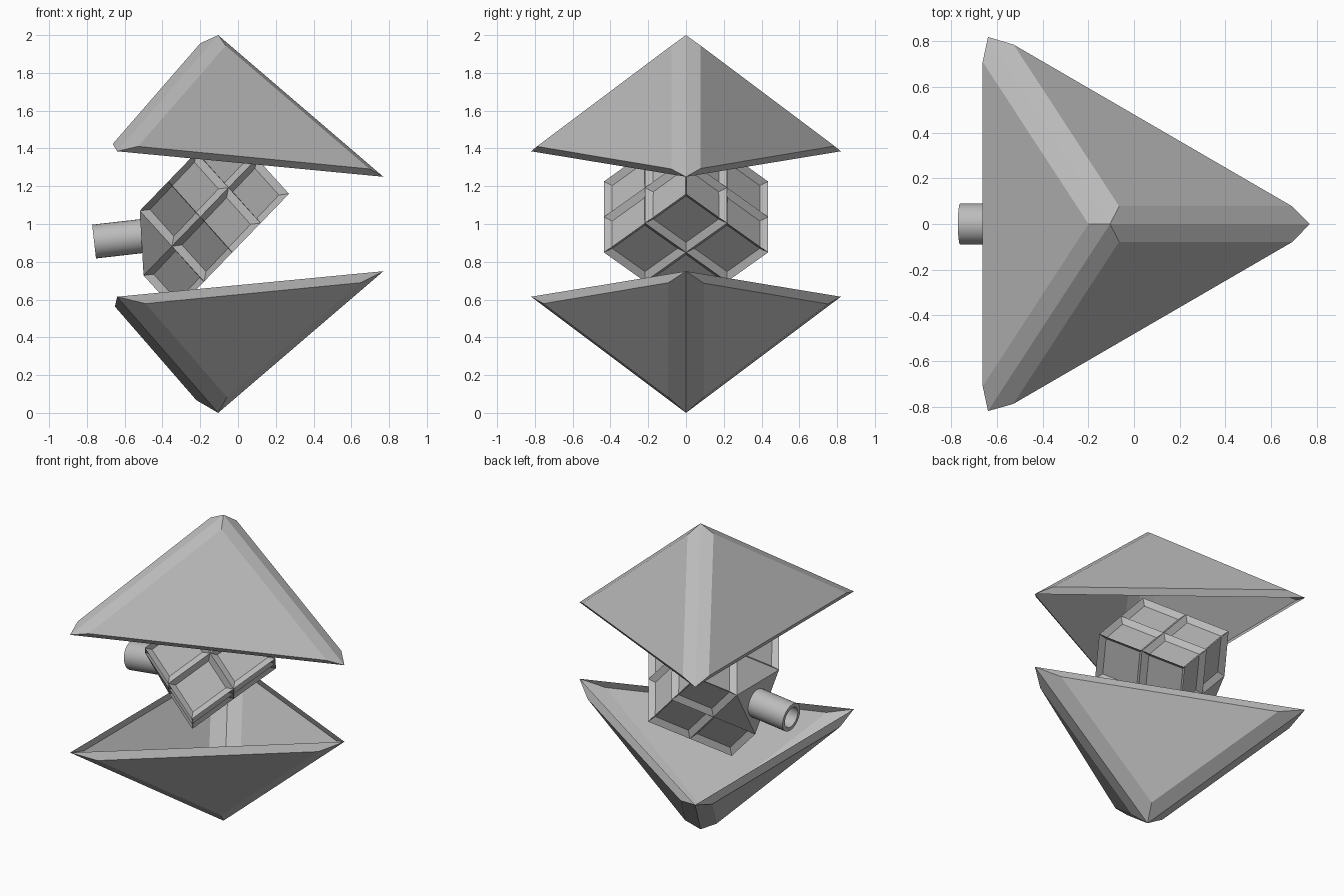
import bpy, bmesh, math
from mathutils import Vector

cube = bpy.data.objects.get("Cube")
if cube:
    bpy.data.objects.remove(cube, do_unlink=True)

grey = bpy.data.materials.new("plain grey")
grey.use_nodes = True
grey.diffuse_color = (0.5, 0.5, 0.5, 1)
grey.node_tree.nodes["Principled BSDF"].inputs["Base Color"].default_value = (0.5, 0.5, 0.5, 1)


def finish(name, bm):
    mesh = bpy.data.meshes.new(name)
    bm.to_mesh(mesh)
    bm.free()
    mesh.materials.append(grey)
    obj = bpy.data.objects.new(name, mesh)
    bpy.context.collection.objects.link(obj)
    return obj


def raised_plate(bm, apex, c1, c2, centre, lift, side, rim):
    """Triangular plate: raised panel with sloped borders on all three sides."""
    a, b = c1 - apex, c2 - apex
    length = a.length
    a.normalize()
    b.normalize()
    n = a.cross(b).normalized()
    if n.dot(apex - centre) < 0:
        n.negate()
    far = length - rim * math.sqrt(2) - side
    outer = [apex, c1, c2]
    inner = [apex + a * s + b * t + n * lift
             for s, t in ((side, side), (far, side), (side, far))]
    vo = [bm.verts.new(p) for p in outer]
    vi = [bm.verts.new(p) for p in inner]
    faces = [bm.faces.new(vi)]
    for k in range(3):
        j = (k + 1) % 3
        faces.append(bm.faces.new((vo[k], vo[j], vi[j], vi[k])))
    for f in faces:
        f.normal_update()
        if f.normal.dot(f.calc_center_median() - centre) < 0:
            f.normal_flip()


def shell(name, flip, side, rim):
    """Hollow corner made of three plates meeting at the apex."""
    def place(x, y, z):
        return Vector((x, y, 2 - z if flip else z))
    apex = place(-0.105, 0, 2)
    corners = [place(0.77, 0, 1.25), place(-0.64, 0.82, 1.385), place(-0.64, -0.82, 1.385)]
    centre = sum(corners, Vector()) / 3
    bm = bmesh.new()
    for k in range(3):
        raised_plate(bm, apex, corners[k], corners[(k + 1) % 3], centre, 0.043, side, rim)
    finish(name, bm)


shell("upper_shell", False, 0.067, 0.014)
shell("lower_shell", True, 0.09, 0.032)

# Core block: two by two sunken panels on every side, one corner cut off
start = Vector((0.27, 0, 1.16))
p, q, e = Vector((-0.3, 0.435, -0.31)), Vector((-0.3, -0.435, -0.31)), Vector((-0.34, 0, 0.375))
bm = bmesh.new()
bmesh.ops.create_cube(bm, size=1)
bmesh.ops.subdivide_edges(bm, edges=bm.edges[:], cuts=1, use_grid_fill=True)
tip = max(bm.verts, key=lambda v: sum(v.co))
mids = [edge.other_vert(tip) for edge in tip.link_edges]
triangles = [[v for v in f.verts if v != tip] for f in tip.link_faces]
bm.verts.remove(tip)
for tri in triangles + [mids]:
    bm.faces.new(tri)
for v in bm.verts:
    u, s, t = v.co + Vector((0.5, 0.5, 0.5))
    v.co = start + p * u + q * s + e * t
bmesh.ops.recalc_face_normals(bm, faces=bm.faces[:])
panels = [f for f in bm.faces if len(f.verts) == 4]
bmesh.ops.inset_individual(bm, faces=panels, thickness=0.045, depth=-0.03)
finish("core_block", bm)

# Hollow pipe: a ring profile joined along the pipe axis
tip_end, base_end = Vector((-0.762, 0, 0.907)), Vector((-0.5, 0, 0.937))
axis = (base_end - tip_end).normalized()
across, up = Vector((0, 1, 0)), axis.cross(Vector((0, 1, 0)))
profile = [(base_end, 0.09), (tip_end, 0.09), (tip_end, 0.066), (base_end, 0.066)]
sides = 32
bm = bmesh.new()
rings = []
for centre, radius in profile:
    ring = []
    for k in range(sides):
        ang = 2 * math.pi * k / sides
        ring.append(bm.verts.new(centre + (across * math.cos(ang) + up * math.sin(ang)) * radius))
    rings.append(ring)
for r in range(4):
    r1, r2 = rings[r], rings[(r + 1) % 4]
    for k in range(sides):
        j = (k + 1) % sides
        bm.faces.new((r1[k], r1[j], r2[j], r2[k]))
bmesh.ops.recalc_face_normals(bm, faces=bm.faces[:])
pipe = finish("pipe", bm)
bpy.ops.object.select_all(action="DESELECT")
pipe.select_set(True)
bpy.context.view_layer.objects.active = pipe
bpy.ops.object.shade_smooth_by_angle(angle=math.radians(30))
